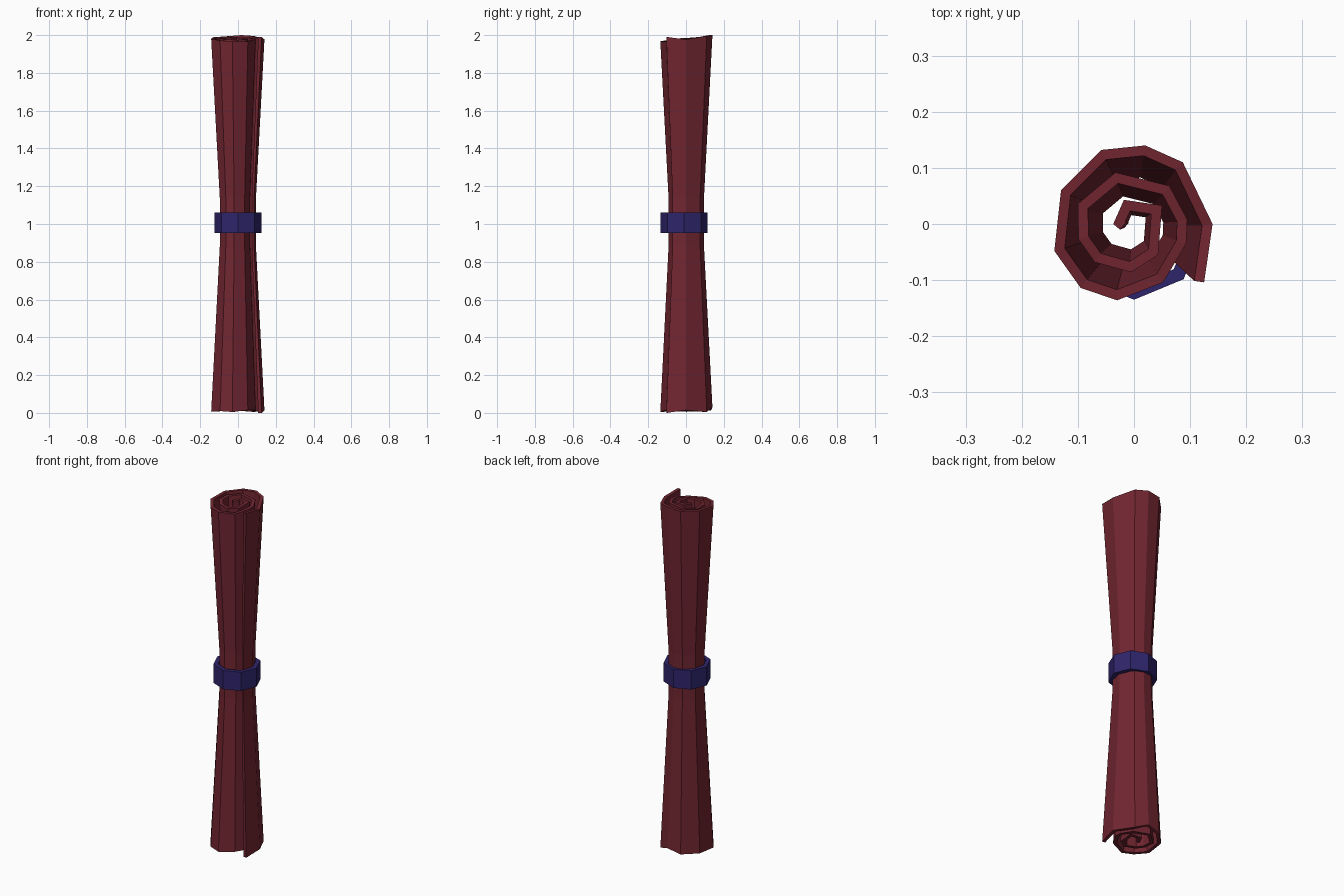
import bpy, bmesh, math, random
from mathutils import Vector

cube = bpy.data.objects.get("Cube")
if cube:
    bpy.data.objects.remove(cube)
random.seed(4)


def material(name, rgb):
    mat = bpy.data.materials.new(name)
    mat.use_nodes = True
    mat.diffuse_color = (*rgb, 1)
    mat.node_tree.nodes["Principled BSDF"].inputs["Base Color"].default_value = (*rgb, 1)
    return mat


def make_object(name, bm, mat):
    bmesh.ops.recalc_face_normals(bm, faces=bm.faces)
    mesh = bpy.data.meshes.new(name)
    bm.to_mesh(mesh)
    bm.free()
    mesh.materials.append(mat)
    obj = bpy.data.objects.new(name, mesh)
    bpy.context.collection.objects.link(obj)
    return obj


def skin(bm, loops, closed_stack=False):
    """Bridge successive closed loops of vertices with quads."""
    pairs = list(zip(loops, loops[1:]))
    if closed_stack:
        pairs.append((loops[-1], loops[0]))
    for low, high in pairs:
        for i in range(len(low)):
            j = (i + 1) % len(low)
            bm.faces.new((low[i], low[j], high[j], high[i]))


# Rolled sheet: outer edge of the spiral, from the loose flap to the core
SPIRAL = [Vector(p) for p in (
    (.125, -.104), (.14, 0), (.087, .11), (.02, .14), (-.058, .132),
    (-.13, .06), (-.142, -.048), (-.095, -.114), (-.03, -.136), (.052, -.104),
    (.093, -.035), (.095, .008), (.063, .068), (-.033, .092), (-.1, .036),
    (-.099, -.027), (-.07, -.068), (-.005, -.086), (.043, -.055),
    (.05, .033), (-.018, .043), (-.037, 0), (-.025, -.01))]
THICK = .018


def inner_edge(points):
    """Offset the open path to its left, keeping an even thickness."""
    result = []
    for i, p in enumerate(points):
        before = (p - points[i - 1]).normalized() if i else None
        after = (points[i + 1] - p).normalized() if i < len(points) - 1 else None
        normals = [Vector((-d.y, d.x)) for d in (before, after) if d]
        n = sum(normals, Vector((0, 0))).normalized()
        result.append(p + n * THICK / max(n.dot(normals[0]), .6))
    return result


count = len(SPIRAL)
inner = inner_edge(SPIRAL)
profile = SPIRAL + inner[::-1]
top_z = [min(2, 1.982 + .13 * p.y + random.uniform(-.006, .006)) for p in SPIRAL]
top_z[0], top_z[3] = 1.99, 2
bottom_z = [random.uniform(.004, .016) for p in SPIRAL]
bottom_z[0], bottom_z[3] = 0, .03

bm = bmesh.new()
loops = []
for heights, scale in ((bottom_z, 1), ([.88] * count, .68),
                       ([1.14] * count, .68), (top_z, 1)):
    heights = heights + heights[::-1]
    loops.append([bm.verts.new((p.x * scale, p.y * scale, z))
                  for p, z in zip(profile, heights)])
skin(bm, loops)
# End strips along the sheet edges
for loop in (loops[0], loops[-1]):
    for i in range(count - 1):
        bm.faces.new((loop[i], loop[i + 1], loop[-2 - i], loop[-1 - i]))
make_object("rolled_sheet", bm, material("dark red", (.165, .019, .030)))

# Eight-sided band around the waist
bm = bmesh.new()
SIDES = 8
loops = []
for radius, z in ((.125, .952), (.125, 1.06), (.1, 1.06), (.1, .952)):
    angles = [math.tau * i / SIDES for i in range(SIDES)]
    loops.append([bm.verts.new((radius * math.cos(a), radius * math.sin(a) - .01, z))
                  for a in angles])
skin(bm, loops, closed_stack=True)
make_object("band", bm, material("dark blue", (.028, .018, .145)))
